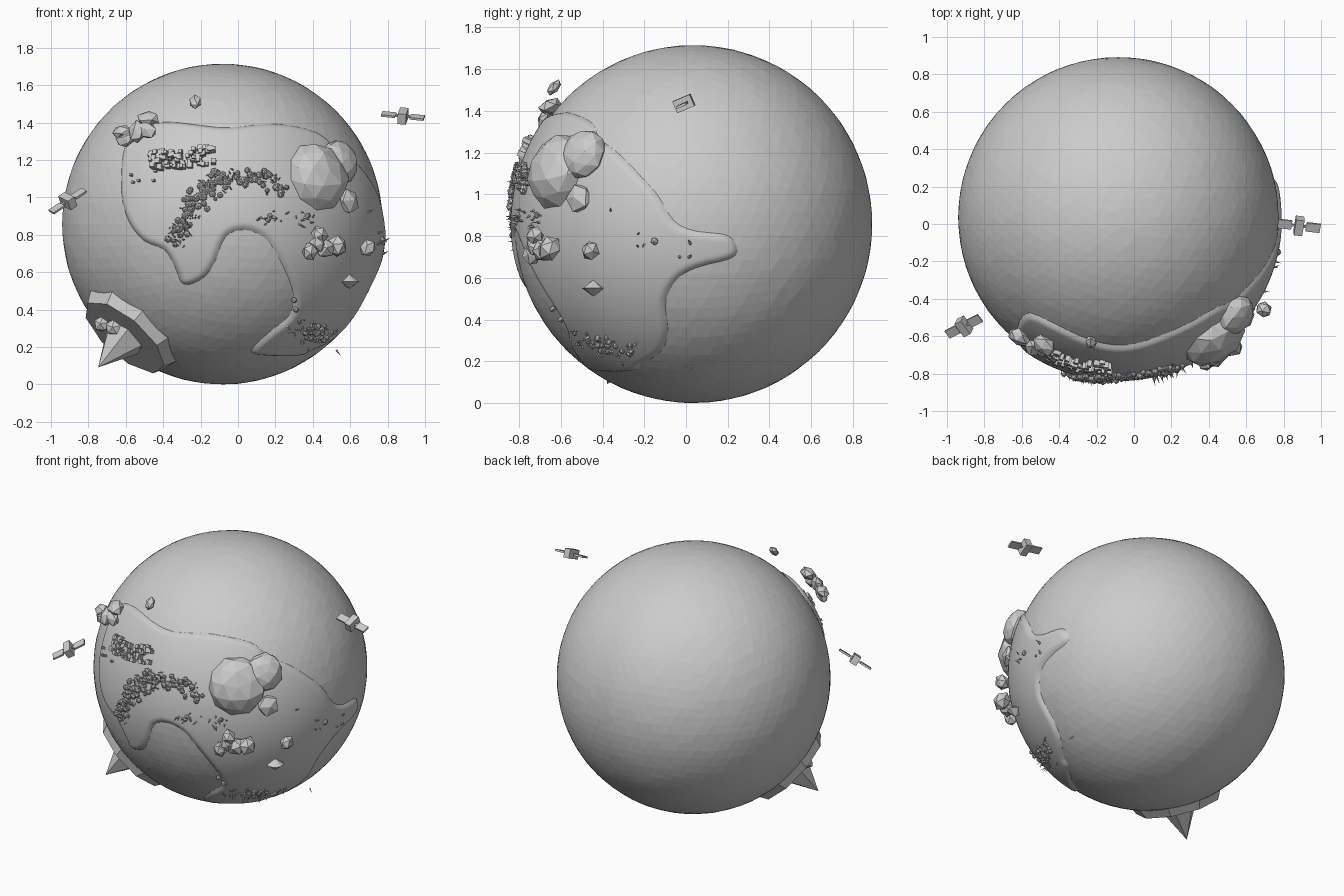
import bpy, bmesh, math, random
from mathutils import Vector, Matrix

if "Cube" in bpy.data.objects:
    bpy.data.objects.remove(bpy.data.objects["Cube"])

random.seed(4)
C = Vector((-0.083, 0.035, 0.857))
R = 0.857
LAND = 0.018


def front(x, z, r=R):
    """Point at distance r from the centre, given its front view position."""
    dx, dz = x - C.x, z - C.z
    return C + Vector((dx, -math.sqrt(max(r * r - dx * dx - dz * dz, 0)), dz))


def side(y, z, r=R):
    """Same, given its right view position."""
    dy, dz = y - C.y, z - C.z
    return C + Vector((math.sqrt(max(r * r - dy * dy - dz * dz, 0)), dy, dz))


def frame(p, spin=0.0, tilt=0.0):
    """Matrix at p whose z axis points away from the planet centre."""
    q = (p - C).to_track_quat('Z', 'Y').to_matrix().to_4x4()
    t = Matrix.Rotation(random.uniform(-tilt, tilt), 4, 'X') @ Matrix.Rotation(random.uniform(-tilt, tilt), 4, 'Y')
    return Matrix.Translation(p) @ q @ Matrix.Rotation(spin, 4, 'Z') @ t


def scale(x, y, z):
    return Matrix.Diagonal((x, y, z, 1))


def finish(bm, name, smooth=False):
    me = bpy.data.meshes.new(name)
    bm.to_mesh(me)
    bm.free()
    for f in me.polygons:
        f.use_smooth = smooth
    ob = bpy.data.objects.new(name, me)
    bpy.context.collection.objects.link(ob)
    return ob


def ball(bm, m, sub=1, jitter=0.0):
    vs = bmesh.ops.create_icosphere(bm, subdivisions=sub, radius=1)['verts']
    for v in vs:
        v.co = m @ (v.co * (1 + random.uniform(-jitter, jitter)))


def cone(bm, m, n, r1, r2, h):
    """Cone standing on the origin of m."""
    bmesh.ops.create_cone(bm, cap_ends=True, segments=n, radius1=r1, radius2=r2, depth=h,
                          matrix=m @ Matrix.Translation((0, 0, h / 2)))


def box(bm, m, x, y, z):
    bmesh.ops.create_cube(bm, size=1, matrix=m @ scale(x, y, z))


def along(path, t):
    i = min(int(t * (len(path) - 1)), len(path) - 2)
    return Vector(path[i]).lerp(Vector(path[i + 1]), t * (len(path) - 1) - i)


# ocean globe
bm = bmesh.new()
bmesh.ops.create_icosphere(bm, subdivisions=5, radius=R, matrix=Matrix.Translation(C))
for v in bm.verts:
    v.co += (v.co - C) * random.uniform(-0.001, 0.001)
finish(bm, "ocean_globe")

# continent: outline read from front, then side view, flattened around its middle
outline = [front(x, z) for x, z in [
    (.30, .45), (.28, .55), (.22, .68), (.14, .79), (.03, .83), (-.07, .79), (-.13, .65), (-.19, .57),
    (-.29, .535), (-.33, .62), (-.39, .72), (-.5, .77), (-.58, .87), (-.62, 1.02), (-.61, 1.24), (-.55, 1.36),
    (-.4, 1.4), (-.22, 1.385), (-.05, 1.37), (.2, 1.39), (.42, 1.345)]]
outline += [side(y, z) for y, z in [
    (-.42, 1.27), (-.3, 1.17), (-.15, 1.01), (-.06, .87), (.05, .82), (.2, .8), (.245, .73), (.2, .69), (.06, .655),
    (-.04, .6), (-.1, .49), (-.09, .35), (-.12, .25), (-.22, .185)]]
outline += [front(x, z) for x, z in [(.33, .16), (.18, .155), (.07, .175), (.16, .27), (.27, .36)]]
mid = Vector((.4, -.9, .05)).normalized()
ax = mid.cross(Vector((0, 0, 1))).normalized()
ay = ax.cross(mid)


def flat(d):
    a = d.angle(mid)
    u = Vector((d.dot(ax), d.dot(ay)))
    return u.normalized() * a * R if u.length > 1e-6 else u


ctrl = [flat(p - C) for p in outline]
poly = []
for i in range(len(ctrl)):
    a, b, c, d = (ctrl[(i + k) % len(ctrl)] for k in (-1, 0, 1, 2))
    for t in (0, .33, .67):
        poly.append(.5 * (2 * b + (c - a) * t + (2 * a - 5 * b + 4 * c - d) * t * t
                          + (3 * b - a - 3 * c + d) * t ** 3))
edges = [(poly[i - 1], poly[i]) for i in range(len(poly))]


def inside_distance(p):
    best, odd = 9.0, False
    for a, b in edges:
        ex, ey, px, py = b.x - a.x, b.y - a.y, p.x - a.x, p.y - a.y
        t = min(1, max(0, (px * ex + py * ey) / (ex * ex + ey * ey + 1e-12)))
        best = min(best, (px - t * ex) ** 2 + (py - t * ey) ** 2)
        if (a.y > p.y) != (b.y > p.y) and px < ex * py / ey:
            odd = not odd
    return math.sqrt(best) * (1 if odd else -1)


bm = bmesh.new()
bmesh.ops.create_icosphere(bm, subdivisions=7, radius=1)
drop = []
for v in bm.verts:
    d = v.co.normalized()
    s = inside_distance(flat(d)) if d.dot(mid) > -.25 else -1
    if s < -.04:
        drop.append(v)
    t = min(1, max(0, (s + .03) / .06))
    v.co = C + d * (R - .014 + (LAND + .014) * t * t * (3 - 2 * t))
bmesh.ops.delete(bm, geom=drop, context='VERTS')
finish(bm, "continent", True)

# mountain boulders, flattened against the land
bm = bmesh.new()
for x, z, r, h in [(.42, 1.11, .185, .855), (.54, 1.19, .12, .88), (.585, .98, .075, .87)]:
    ball(bm, frame(front(x, z, h), r * 9) @ scale(r, r, r * .68), 2 if r > .1 else 1, .05)
finish(bm, "mountain_boulders")

# floating cloud lumps
bm = bmesh.new()
for x, z, r, h in [(.435, .80, .045, .92), (.385, .71, .045, .92), (.425, .75, .045, .92), (.53, .74, .055, .93),
                   (.46, .73, .055, .91), (.695, .73, .045, .93)]:
    ball(bm, frame(front(x, z, h), x * 20, .4) @ scale(r * 1.15, r, r), 1, .08)
for x, z, r, h in [(-.62, 1.35, .06, .97), (-.6, 1.31, .055, .95), (-.54, 1.35, .065, .97), (-.48, 1.42, .065, .97),
                   (-.49, 1.36, .06, .96), (-.23, 1.51, .042, .945)]:
    ball(bm, frame(front(x, z, h), x * 20, .4) @ scale(r * 1.1, r * .8, r * .6), 1, .1)
finish(bm, "cloud_lumps")

# pointed crystal on the lower right
bm = bmesh.new()
m = Matrix.Translation(front(.595, .55, .885))
cone(bm, m, 7, .055, 0, .04)
cone(bm, m @ Matrix.Rotation(math.pi, 4, 'X'), 7, .055, 0, .04)
finish(bm, "crystal")

# polar ice sheet with its peak and two lumps
pole = Vector((-.607, -.377, -.70)).normalized()
bm = bmesh.new()
cone(bm, frame(C + pole * .755, .3), 9, .325, .27, .11)
finish(bm, "ice_sheet")
bm = bmesh.new()
cone(bm, frame(C + pole * .86), 6, .125, 0, .235)
for x, z in ((-.725, .325), (-.665, .305)):
    ball(bm, frame(front(x, z, .89), x) @ scale(.05, .04, .05), 1, .05)
finish(bm, "ice_peak")

# city blocks
bm = bmesh.new()
for i in range(75):
    x = -.47 + .34 * random.random()
    z = 1.205 + random.uniform(-.045, .05) + (x + .3) * .1
    h = random.uniform(.02, .05)
    w = random.uniform(.015, .03)
    box(bm, frame(front(x, z, R + LAND + h * .35), 0), w, w, h)
for x, z in [(-.56, 1.08), (-.53, 1.09), (-.45, 1.09), (-.44, 1.14), (-.57, 1.12)]:
    box(bm, frame(front(x, z, R + LAND + .005)), .015, .012, .025)
finish(bm, "city_blocks")

# forest: round trees and grass spikes along an arc, plus small groves
arc = [(-.33, .76), (-.29, .88), (-.2, 1.0), (-.14, 1.08), (0, 1.1), (.13, 1.1), (.24, 1.04)]
trees, spikes = [], []
for i in range(120):
    p = along(arc, random.random())
    trees.append((front(p.x + random.gauss(0, .022), p.y + random.gauss(0, .024), R + LAND + .012),
                  random.uniform(.011, .021)))
for i in range(130):
    p = along(arc, random.random() ** 1.5)
    spikes.append(front(p.x + random.gauss(0, .026), p.y + random.gauss(0, .028), R + LAND - .004))
for i in range(22):
    g = front(random.gauss(.4, .045), random.gauss(.285, .03), R + LAND)
    trees.append((g, random.uniform(.012, .02)))
    spikes += [front(random.gauss(.4, .05), random.gauss(.285, .03), R + LAND - .004) for k in range(2)]
for x, z in [(.16, .88), (.17, .9), (.37, .9), (.3, .45), (.31, .40)]:
    trees.append((front(x, z, R + LAND), .017))
trees.append((side(-.15, .775, R + LAND), .02))
for y, z in [(-.03, .7), (.015, .7), (.02, .765)]:
    trees.append((side(y, z, R + LAND), .009))
for i in range(22):
    spikes.append(front(random.uniform(.1, .4), random.gauss(.89, .02), R + LAND))
for y, z in [(-.23, .81), (-.2, .76), (.02, .7), (.02, .77), (-.23, .75), (-.36, .92)]:
    spikes.append(side(y, z, R + LAND))
bm = bmesh.new()
for p, r in trees:
    ball(bm, frame(p, r * 300) @ scale(r, r, r), 1)
finish(bm, "tree_crowns")
bm = bmesh.new()
for p in spikes:
    cone(bm, frame(p, 0, .6), 4, .006, 0, random.uniform(.025, .05))
finish(bm, "grass_spikes")


# satellites: body with a panel on each side
def satellite(name, p, axis, roll):
    x = Vector(axis).normalized()
    y = Vector((0, 0, 1)).cross(x).normalized()
    m = Matrix((x, y, x.cross(y))).transposed().to_4x4()
    m = Matrix.Translation(p) @ m @ Matrix.Rotation(roll, 4, 'X')
    bm = bmesh.new()
    box(bm, m, .045, .09, .06)
    box(bm, m, .1, .012, .012)
    for s in (-1, 1):
        box(bm, m @ Matrix.Translation((s * .077, 0, 0)), .075, .05, .012)
    finish(bm, name)


satellite("satellite_right", (.882, -.01, 1.435), (1, -.12, -.1), .4)
satellite("satellite_left", (-.91, -.547, .98), (.18, .09, .12), .35)
